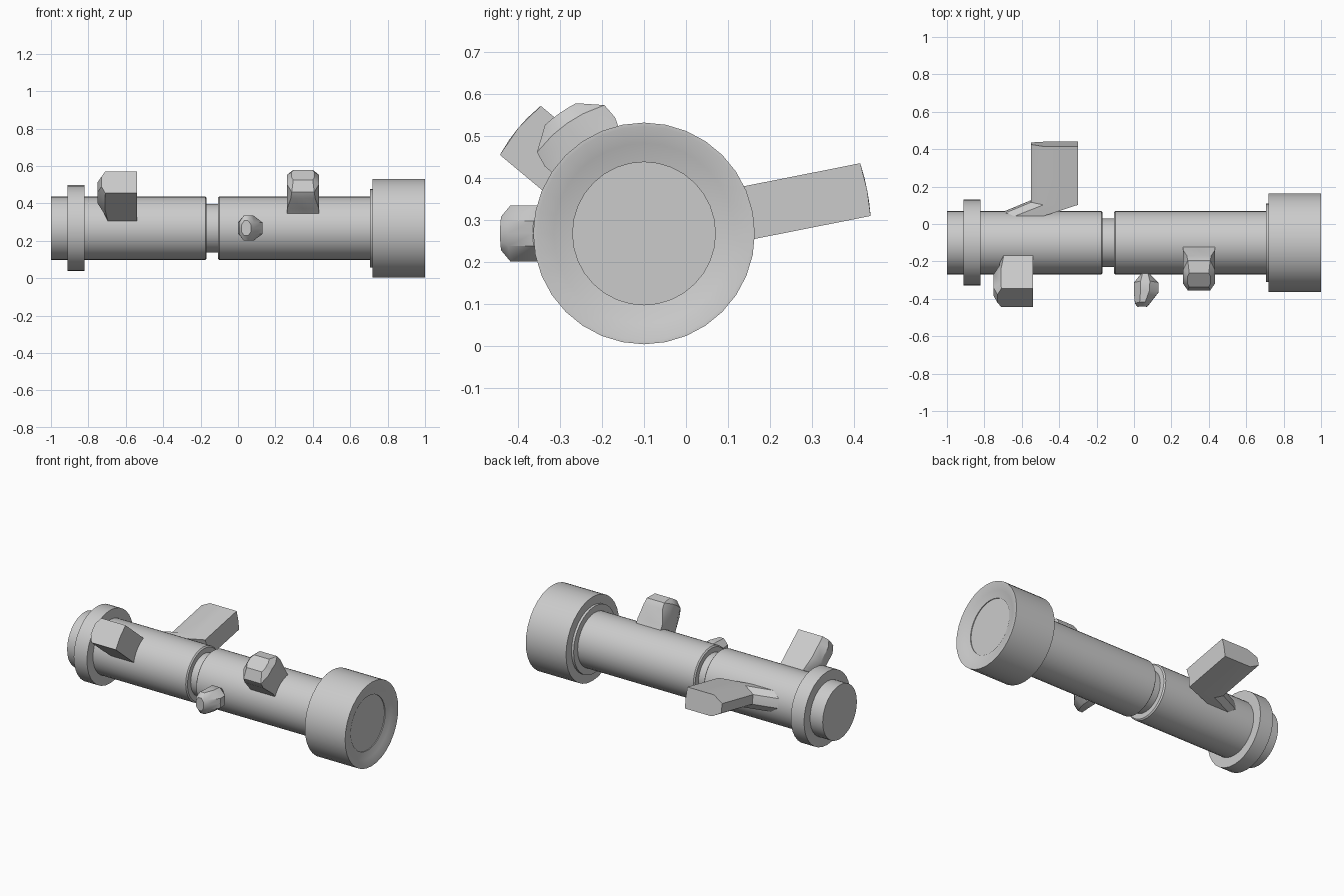
import bpy, bmesh, math
from mathutils import Vector

if "Cube" in bpy.data.objects:
    bpy.data.objects.remove(bpy.data.objects["Cube"])

AY, AZ = -0.10, 0.267   # tube axis runs along x through this point


def finish(name, bm, angle):
    bmesh.ops.recalc_face_normals(bm, faces=bm.faces)
    me = bpy.data.meshes.new(name)
    bm.to_mesh(me)
    bm.free()
    ob = bpy.data.objects.new(name, me)
    bpy.context.collection.objects.link(ob)
    bpy.ops.object.select_all(action='DESELECT')
    ob.select_set(True)
    bpy.context.view_layer.objects.active = ob
    bpy.ops.object.shade_smooth_by_angle(angle=math.radians(angle))
    return ob


def loft(bm, rings):
    rows = [[bm.verts.new(p) for p in ring] for ring in rings]
    n = len(rows[0])
    for a, b in zip(rows, rows[1:]):
        for i in range(n):
            j = (i + 1) % n
            bm.faces.new((a[i], a[j], b[j], b[i]))
    bm.faces.new(rows[0])
    bm.faces.new(rows[-1])


def lathe(name, profile, sides=32):
    """Turn (x, radius) points around the tube axis."""
    bm = bmesh.new()
    angles = [2 * math.pi * i / sides for i in range(sides)]
    loft(bm, [[(x, AY + r * math.cos(a), AZ + r * math.sin(a)) for a in angles]
              for x, r in profile])
    return finish(name, bm, 40)


def fin(name, degrees, sections):
    """Loft sections (radius, x0, x1, half thickness, left chamfer, right chamfer)
    outward from the tube axis; ends follow an arc about the axis."""
    a = math.radians(degrees)
    d = Vector((0, math.cos(a), math.sin(a)))
    p = Vector((0, -math.sin(a), math.cos(a)))
    rings = []
    for r, x0, x1, h, cl, cr in sections:
        hl = h * (0.45 if cl else 1)
        hr = h * (0.45 if cr else 1)
        xm = (x0 + cl + x1 - cr) / 2
        outline = [(x0, -hl), (x0 + cl * 0.99 + 0.0005, -h), (xm, -h),
                   (x1 - cr * 0.99 - 0.0005, -h), (x1, -hr), (x1, 0), (x1, hr),
                   (x1 - cr * 0.99 - 0.0005, h), (xm, h),
                   (x0 + cl * 0.99 + 0.0005, h), (x0, hl), (x0, 0)]
        rings.append([Vector((x, AY, AZ)) + d * math.sqrt(max(r * r - t * t, 0.0004)) + p * t
                      for x, t in outline])
    bm = bmesh.new()
    loft(bm, rings)
    return finish(name, bm, 35)


# Main tube halves and the narrow neck between them
lathe("rear_tube", [(-1.0, 0.17), (-0.175, 0.17), (-0.168, 0.162)])
lathe("neck", [(-0.19, 0.13), (-0.08, 0.13)])
lathe("front_tube", [(-0.107, 0.162), (-0.10, 0.17), (0.75, 0.17)])

# Rear ring, collar and large end cap with a shallow recess
lathe("rear_ring", [(-0.912, 0.23), (-0.82, 0.23)])
lathe("collar", [(0.705, 0.21), (0.74, 0.21)])
lathe("end_cap", [(0.72, 0.264), (1.0, 0.264), (1.0, 0.255), (0.985, 0.215),
                  (0.975, 0.17), (0.97, 0.17)])

# Swept grip on the back
fin("back_grip", 11.2, [
    (0.12, -0.78, -0.58, 0.064, 0.03, 0),
    (0.165, -0.70, -0.50, 0.064, 0.05, 0),
    (0.228, -0.55, -0.30, 0.064, 0.065, 0),
    (0.5415, -0.55, -0.30, 0.064, 0.065, 0)])

# Upper front fin, chamfered on its left side
fin("upper_fin", 140.2, [
    (0.12, -0.71, -0.54, 0.076, 0.02, 0),
    (0.19, -0.72, -0.54, 0.076, 0.02, 0),
    (0.25, -0.75, -0.54, 0.076, 0.04, 0),
    (0.345, -0.75, -0.54, 0.076, 0.04, 0),
    (0.391, -0.73, -0.54, 0.076, 0.02, 0)])

# Sight tab with bevelled top
fin("sight_tab", 125, [
    (0.13, 0.262, 0.433, 0.075, 0, 0),
    (0.20, 0.262, 0.433, 0.08, 0, 0),
    (0.285, 0.262, 0.433, 0.102, 0.02, 0.02),
    (0.32, 0.262, 0.433, 0.098, 0.025, 0.025),
    (0.35, 0.285, 0.41, 0.045, 0.01, 0.01)])

# Small faceted knob on the front
fin("knob", 180, [
    (0.13, 0.035, 0.08, 0.035, 0.01, 0.01),
    (0.17, 0.035, 0.085, 0.04, 0.01, 0.01),
    (0.215, 0.0, 0.13, 0.066, 0.035, 0.045),
    (0.265, 0.0, 0.132, 0.067, 0.035, 0.05),
    (0.325, 0.005, 0.085, 0.067, 0.025, 0.025),
    (0.343, 0.018, 0.07, 0.04, 0.015, 0.015)])
